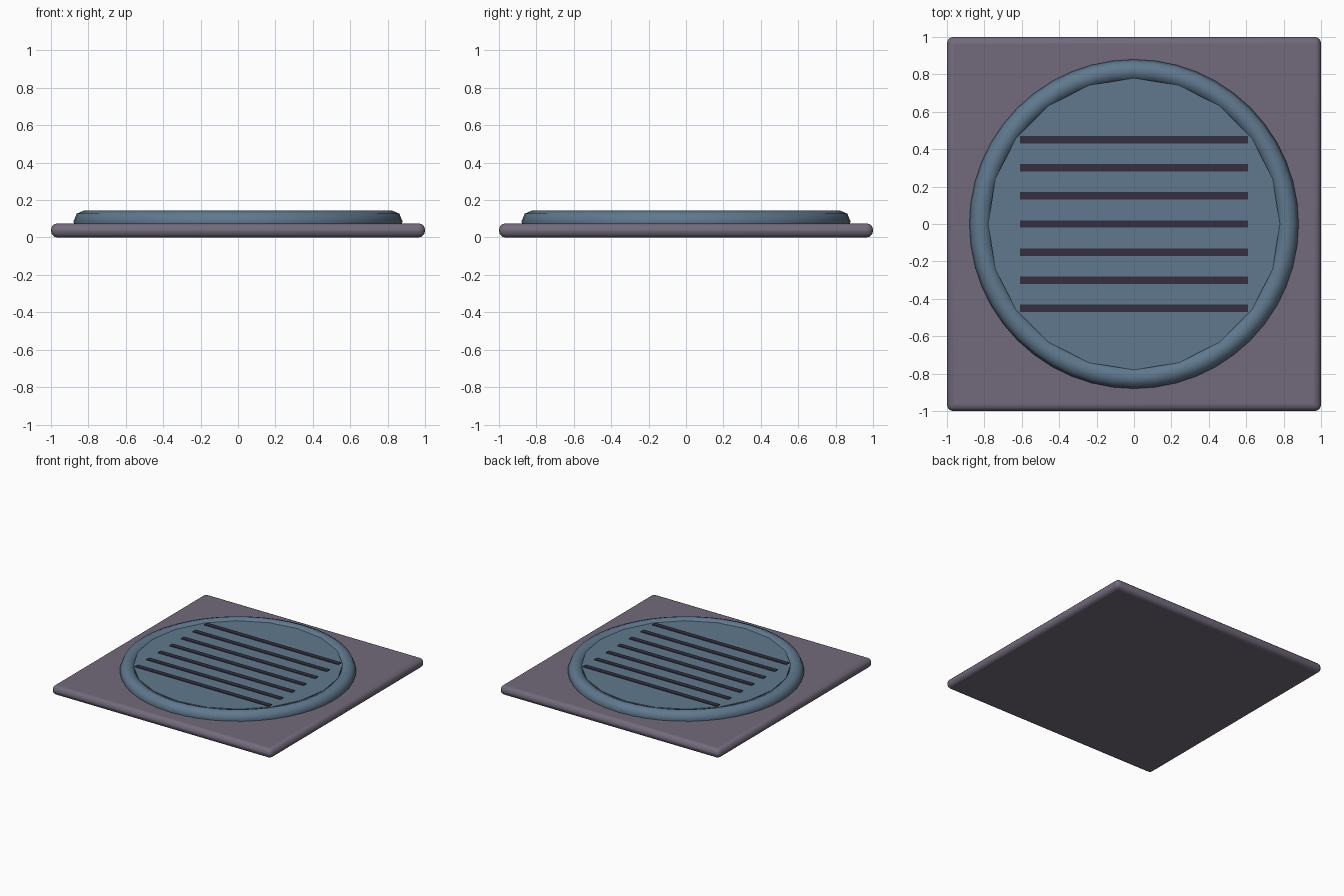
import bpy, math

if "Cube" in bpy.data.objects:
    bpy.data.objects.remove(bpy.data.objects["Cube"])


def paint(obj, name, color):
    mat = bpy.data.materials.get(name) or bpy.data.materials.new(name)
    mat.diffuse_color = color
    mat.use_nodes = True
    mat.node_tree.nodes["Principled BSDF"].inputs["Base Color"].default_value = mat.diffuse_color
    obj.data.materials.append(mat)


def box(name, size, loc, bevel=0, segments=3):
    bpy.ops.mesh.primitive_cube_add(size=1, location=loc)
    obj = bpy.context.object
    obj.name = name
    obj.scale = size
    bpy.ops.object.transform_apply(location=False, rotation=False, scale=True)
    if bevel:
        mod = obj.modifiers.new("rounding", 'BEVEL')
        mod.width = bevel
        mod.segments = segments
    return obj


PLATE = (0.17, 0.145, 0.20, 1)
BLUE = (0.115, 0.19, 0.27, 1)
DARK = (0.035, 0.028, 0.05, 1)

# Square base plate with rounded edges
plate = box("base_plate", (2, 2, 0.075), (0, 0, 0.0375), 0.034)
paint(plate, "plate_paint", PLATE)
bpy.ops.object.shade_smooth_by_angle(angle=math.radians(35))

# Round rim
bpy.ops.mesh.primitive_torus_add(major_radius=0.82, minor_radius=0.06,
                                 major_segments=48, minor_segments=8,
                                 location=(0, 0, 0.085))
rim = bpy.context.object
rim.name = "rim"
paint(rim, "grille_blue", BLUE)
bpy.ops.object.shade_smooth_by_angle(angle=math.radians(60))

# Twenty-sided disc inside the rim
bpy.ops.mesh.primitive_cylinder_add(vertices=20, radius=0.78, depth=0.07,
                                    location=(0, 0, 0.095))
disc = bpy.context.object
disc.name = "grille_disc"
paint(disc, "grille_blue", BLUE)

# Seven dark slats across the disc
for i in range(-3, 4):
    slat = box(f"slat_{i + 4}", (1.22, 0.04, 0.03), (0, i * 0.15, 0.12))
    paint(slat, "slat_dark", DARK)
